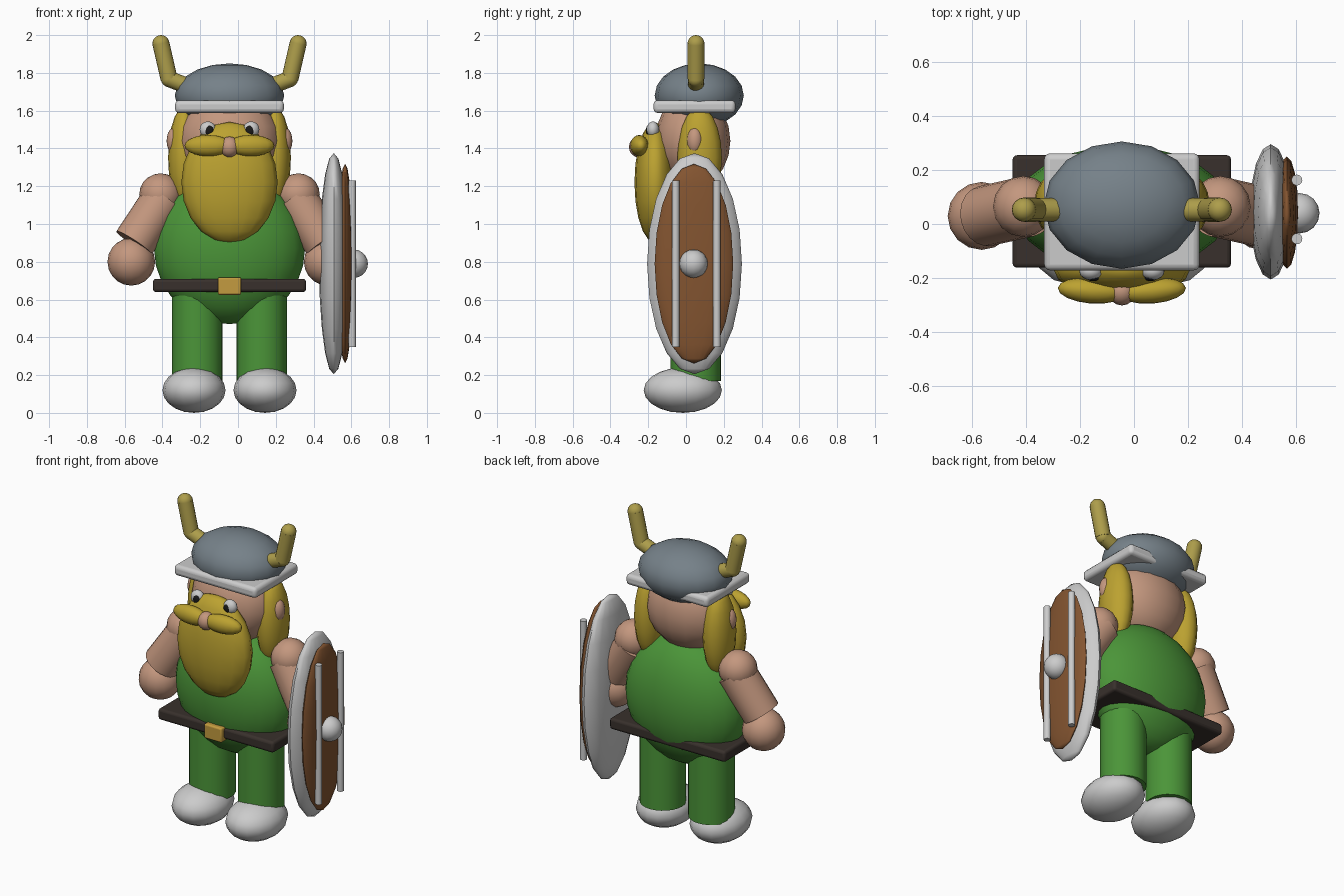
import bpy, math
from mathutils import Vector

if "Cube" in bpy.data.objects:
    bpy.data.objects.remove(bpy.data.objects["Cube"])

CX = -0.045  # symmetry line of the figure


def mat(name, rgb):
    m = bpy.data.materials.new(name)
    m.diffuse_color = (*rgb, 1)
    m.use_nodes = True
    m.node_tree.nodes["Principled BSDF"].inputs["Base Color"].default_value = m.diffuse_color
    return m


SKIN = mat("skin", (0.55, 0.31, 0.21))
HAIR = mat("blond", (0.50, 0.36, 0.03))
HORN = mat("horn", (0.42, 0.34, 0.07))
GREEN = mat("green", (0.07, 0.30, 0.04))
STEEL = mat("steel", (0.18, 0.22, 0.25))
LEATHER = mat("leather", (0.04, 0.03, 0.025))
GOLD = mat("gold", (0.55, 0.33, 0.05))
WOOD = mat("wood", (0.23, 0.09, 0.03))
BLACK = mat("black", (0.01, 0.01, 0.01))


def finish(name, material, angle=60):
    o = bpy.context.object
    o.name = name
    if material:
        o.data.materials.append(material)
    bpy.ops.object.transform_apply(location=False, rotation=True, scale=True)
    bpy.ops.object.shade_smooth_by_angle(angle=math.radians(angle))
    return o


def ball(name, loc, rad, material=None, rot=(0, 0, 0), seg=16, rings=10):
    bpy.ops.mesh.primitive_uv_sphere_add(segments=seg, ring_count=rings, radius=1, location=loc, rotation=rot)
    bpy.context.object.scale = rad
    return finish(name, material)


def rod(name, a, b, r, material=None, seg=20):
    a, b = Vector(a), Vector(b)
    d = b - a
    bpy.ops.mesh.primitive_cylinder_add(vertices=seg, radius=r, depth=d.length, location=(a + b) / 2,
                                        rotation=d.to_track_quat('Z', 'Y').to_euler())
    return finish(name, material, 40)


def block(name, lo, hi, bevel, material=None):
    lo, hi = Vector(lo), Vector(hi)
    bpy.ops.mesh.primitive_cube_add(size=1, location=(lo + hi) / 2)
    bpy.context.object.scale = hi - lo
    o = finish(name, material, 40)
    b = o.modifiers.new("bevel", 'BEVEL')
    b.width, b.segments = bevel, 3
    return o


# Head and helmet
ball("head", (CX, 0.035, 1.44), (0.27, 0.2, 0.25), SKIN)
ball("helmet_dome", (CX, 0.07, 1.68), (0.29, 0.236, 0.17), STEEL)
block("helmet_brim", (CX - 0.288, -0.172, 1.588), (CX + 0.288, 0.262, 1.655), 0.022)

# Face
ball("beard", (CX, -0.165, 1.22), (0.255, 0.108, 0.32), HAIR)
ball("nose", (CX, -0.25, 1.408), (0.052, 0.052, 0.055), SKIN)

# Torso and belt
ball("torso", (CX, 0.055, 0.87), (0.4, 0.235, 0.4), GREEN, seg=24, rings=14)
block("belt", (CX - 0.405, -0.162, 0.64), (CX + 0.405, 0.255, 0.71), 0.016, LEATHER)
block("belt_buckle", (CX - 0.062, -0.19, 0.625), (CX + 0.062, -0.13, 0.717), 0.01, GOLD)

# Mirrored parts
for s, side in ((-1, "left"), (1, "right")):
    def p(x, y, z):
        return (CX + s * x, y, z)

    # Horns with an elbow
    root, elbow, tip = p(0.235, 0.053, 1.735), p(0.32, 0.053, 1.768), p(0.363, 0.053, 1.955)
    rod(side + "_horn_base", root, elbow, 0.043, HORN, 16)
    ball(side + "_horn_elbow", elbow, (0.043,) * 3, HORN)
    rod(side + "_horn_upper", elbow, tip, 0.045, HORN, 16)
    ball(side + "_horn_tip", tip, (0.045,) * 3, HORN)

    # Hair, ears, eyes, moustache
    ball(side + "_hair", p(0.24, 0.072, 1.35), (0.085, 0.118, 0.27), HAIR)
    ball(side + "_ear", p(0.29, 0.047, 1.44), (0.043, 0.043, 0.072), SKIN)
    ball(side + "_eye", p(0.115, -0.175, 1.5), (0.043, 0.033, 0.043))
    ball(side + "_pupil", p(0.107, -0.2, 1.495), (0.022, 0.012, 0.027), BLACK)
    ball(side + "_moustache", p(0.113, -0.247, 1.415), (0.125, 0.048, 0.056), HAIR, (0, 0, s * 0.08))

    # Arms
    ball(side + "_shoulder", p(0.365, 0.065, 1.155), (0.113,) * 3, SKIN)
    rod(side + "_arm", p(0.35, 0.065, 1.135), p(0.505, 0.03, 0.9), 0.113, SKIN)
    ball(side + "_hand", p(0.52, 0.03, 0.8), (0.126,) * 3, SKIN)

    # Legs and shoes
    rod(side + "_leg", p(0.17, 0.052, 0.17), p(0.17, 0.052, 0.64), 0.134, GREEN, 24)
    ball(side + "_shoe", p(0.188, -0.017, 0.12), (0.167, 0.207, 0.12))

# Shield on the right arm
ball("shield_rim", (0.507, 0.045, 0.79), (0.078, 0.251, 0.585))
ball("shield_wood", (0.567, 0.042, 0.79), (0.042, 0.208, 0.528), WOOD)
for i, y in enumerate((-0.055, 0.163)):
    rod(f"shield_bar_{i + 1}", (0.604, y, 0.35), (0.604, y, 1.23), 0.02)
ball("shield_boss", (0.613, 0.04, 0.79), (0.075,) * 3)
